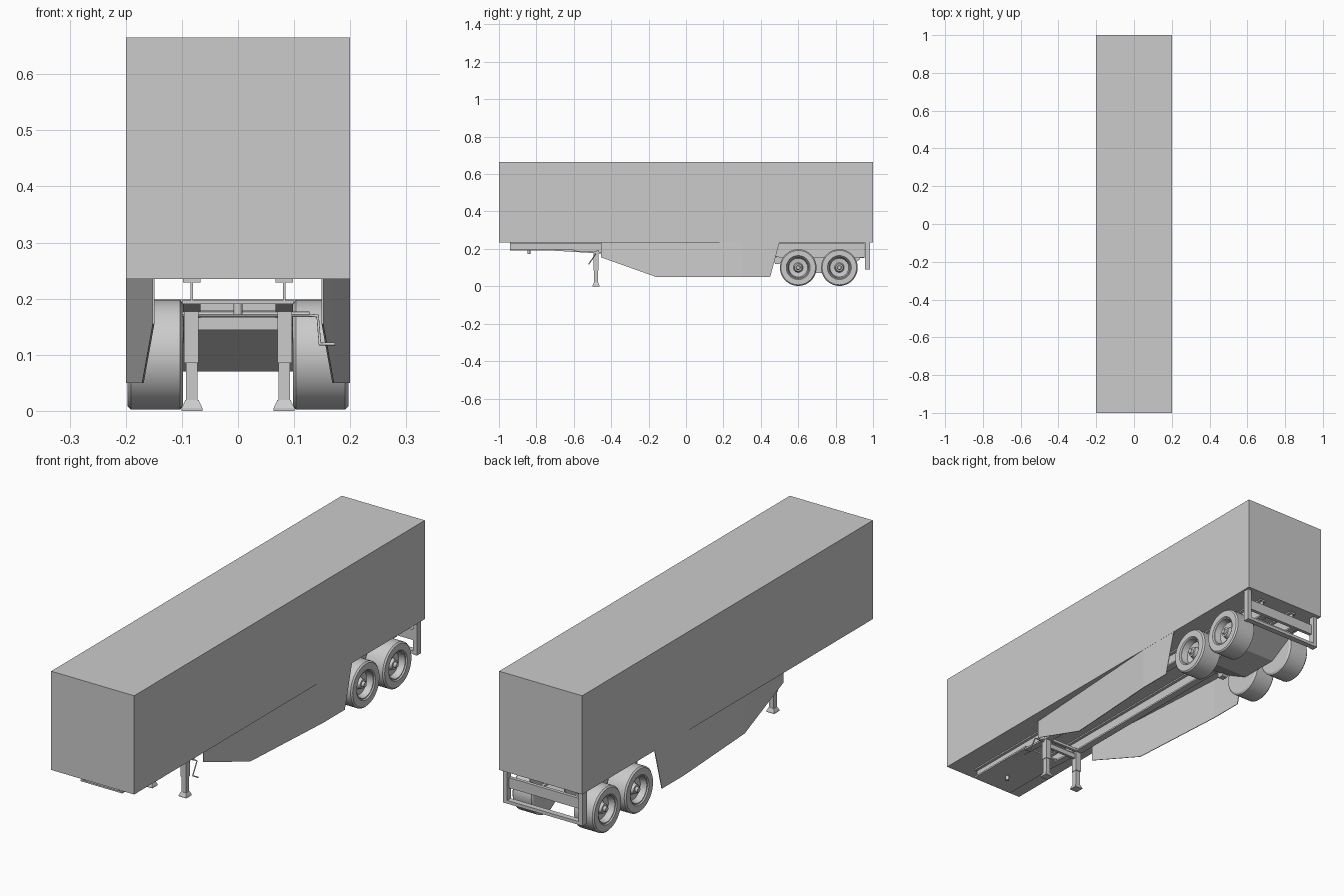
import bpy, bmesh, math

if "Cube" in bpy.data.objects:
    bpy.data.objects.remove(bpy.data.objects["Cube"])


def finish(name, bm, smooth=False):
    bmesh.ops.remove_doubles(bm, verts=bm.verts, dist=1e-5)
    bmesh.ops.recalc_face_normals(bm, faces=bm.faces)
    me = bpy.data.meshes.new(name)
    bm.to_mesh(me)
    bm.free()
    if smooth:
        for p in me.polygons:
            p.use_smooth = True
        me.set_sharp_from_angle(angle=math.radians(30))
    ob = bpy.data.objects.new(name, me)
    bpy.context.collection.objects.link(ob)
    return ob


def box(name, x, y, z):
    """Box from (min, max) ranges."""
    return prism(name, [(y[0], z[0]), (y[1], z[0]), (y[1], z[1]), (y[0], z[1])], *x)


def prism(name, yz, x0, x1):
    """Side profile of (y, z) points extruded across x."""
    bm = bmesh.new()
    a = [bm.verts.new((x0, y, z)) for y, z in yz]
    b = [bm.verts.new((x1, y, z)) for y, z in yz]
    bm.faces.new(a)
    bm.faces.new(b)
    for i in range(len(yz)):
        j = (i + 1) % len(yz)
        bm.faces.new((a[i], a[j], b[j], b[i]))
    return finish(name, bm)


def lathe(name, profile, y, z, side=1, steps=48):
    """Revolve (x, radius) points about an axis parallel to x."""
    bm = bmesh.new()
    vs = [bm.verts.new((side * x, y, z + r)) for x, r in profile]
    es = [bm.edges.new(p) for p in zip(vs, vs[1:])]
    bmesh.ops.spin(bm, geom=vs + es, cent=(0, y, z), axis=(1, 0, 0),
                   angle=math.tau, steps=steps)
    return finish(name, bm, True)


def strip(name, path, x0, x1, t):
    """Thin plate following a (y, z) path; t is its thickness upward."""
    return prism(name, path + [(y, z + t) for y, z in reversed(path)], x0, x1)


# Cargo body
box("cargo_box", (-0.2, 0.2), (-1, 1), (0.235, 0.665))

# Coupler plate with kingpin below the nose
box("coupler_plate", (-0.1, 0.1), (-0.94, -0.6), (0.19, 0.197))
bpy.ops.mesh.primitive_cylinder_add(vertices=20, radius=0.008, depth=0.02,
                                    location=(0, -0.84, 0.182))
bpy.context.object.name = "kingpin"

rail_bottom = [(-0.94, 0.19), (-0.7, 0.19), (-0.455, 0.175), (0.42, 0.175),
               (0.5, 0.15), (0.955, 0.15)]
for s, side in ((1, "right"), (-1, "left")):
    def sx(a, b):
        return tuple(sorted((s * a, s * b)))

    # Chassis I-beam
    prism("rail_web_" + side, rail_bottom + [(0.955, 0.235), (-0.94, 0.235)], *sx(0.08, 0.085))
    strip("rail_bottom_flange_" + side, rail_bottom, *sx(0.067, 0.098), 0.007)
    box("rail_top_flange_" + side, sx(0.067, 0.098), (-0.94, 0.955), (0.229, 0.236))

    # Side skirt: a thin sheet that splays outward until flush with the body
    bm = bmesh.new()
    cols = [(-0.455, 0.155, 0.152), (-0.16, 0.05, 0.171), (0.3, 0.05, 0.1995),
            (0.45, 0.05, 0.1995), (0.5, 0.235, 0.1995)]
    pairs = [(bm.verts.new((s * x, y, 0.235)), bm.verts.new((s * x, y, z)))
             for y, z, x in cols]
    for (t0, b0), (t1, b1) in zip(pairs[:-1], pairs[1:-1]):
        bm.faces.new((t0, b0, b1, t1))
    bm.faces.new((pairs[3][0], pairs[3][1], pairs[4][0]))
    old = list(bm.faces)
    ext = bmesh.ops.extrude_face_region(bm, geom=old, use_keep_orig=True)
    for g in ext["geom"]:
        if isinstance(g, bmesh.types.BMVert):
            g.co.x -= s * 0.003
    finish("side_skirt_" + side, bm)

    # Landing leg: outer tube, inner tube, flared foot
    box("leg_outer_" + side, sx(0.07, 0.096), (-0.495, -0.467), (0.085, 0.186))
    box("leg_inner_" + side, sx(0.072, 0.093), (-0.492, -0.47), (0.015, 0.09))
    bm = bmesh.new()
    bmesh.ops.create_cube(bm, size=1)
    for v in bm.verts:
        top = v.co.z > 0
        w = 0.024 if top else 0.037
        v.co = (s * 0.082 + v.co.x * w, -0.481 + v.co.y * w, 0.019 if top else 0.005)
    finish("leg_foot_" + side, bm)
    box("foot_pad_" + side, sx(0.0635, 0.1005), (-0.4995, -0.4625), (0, 0.005))

    # Wheels: tyre, dished rim and hub in one turned profile
    for n, y in (("front", 0.6), ("rear", 0.82)):
        lathe(f"wheel_{n}_{side}",
              [(0.098, 0), (0.098, 0.09), (0.103, 0.098), (0.191, 0.098), (0.197, 0.092),
               (0.197, 0.064), (0.192, 0.06), (0.192, 0.056), (0.165, 0.05), (0.162, 0.026),
               (0.168, 0.022), (0.182, 0.02), (0.182, 0.012), (0.193, 0.01), (0.193, 0)],
              y, 0.1, s)

    # Suspension hanger and rear guard post
    prism("suspension_hanger_" + side, [(0.47, 0.155), (0.475, 0.12), (0.5, 0.12), (0.53, 0.155)],
          *sx(0.07, 0.097))
    box("rear_guard_post_" + side, sx(0.172, 0.192), (0.957, 0.985), (0.09, 0.236))

# Landing gear crossbeam and drive shaft
box("leg_crossbeam", (-0.07, 0.07), (-0.486, -0.474), (0.145, 0.166))
lathe("leg_drive_shaft", [(-0.1, 0), (-0.1, 0.005), (0.127, 0.005), (0.127, 0)],
      -0.485, 0.172, steps=12)
box("leg_top_beam", (-0.098, 0.098), (-0.478, -0.466), (0.178, 0.19))

# Crank handle
cu = bpy.data.curves.new("crank_handle", "CURVE")
cu.dimensions = "3D"
cu.bevel_depth = 0.003
cu.bevel_resolution = 2
cu.use_fill_caps = True
sp = cu.splines.new("POLY")
pts = [(0.12, -0.485, 0.171), (0.142, -0.485, 0.169), (0.146, -0.52, 0.119), (0.173, -0.52, 0.119)]
sp.points.add(len(pts) - 1)
for p, c in zip(sp.points, pts):
    p.co = (*c, 1)
bpy.context.collection.objects.link(bpy.data.objects.new("crank_handle", cu))

# Bogie underside tub and axles
prism("bogie_tub", [(0.48, 0.15), (0.48, 0.143), (0.62, 0.07), (0.8, 0.07),
                    (0.93, 0.143), (0.93, 0.15)], -0.098, 0.098)
for n, y in (("front", 0.6), ("rear", 0.82)):
    lathe("axle_" + n, [(-0.11, 0), (-0.11, 0.014), (0.11, 0.014), (0.11, 0)], y, 0.1, steps=16)

# Rear underride guard bars
box("rear_guard_upper_bar", (-0.18, 0.18), (0.957, 0.972), (0.153, 0.198))
box("rear_guard_lower_bar", (-0.192, 0.192), (0.96, 0.985), (0.09, 0.104))
